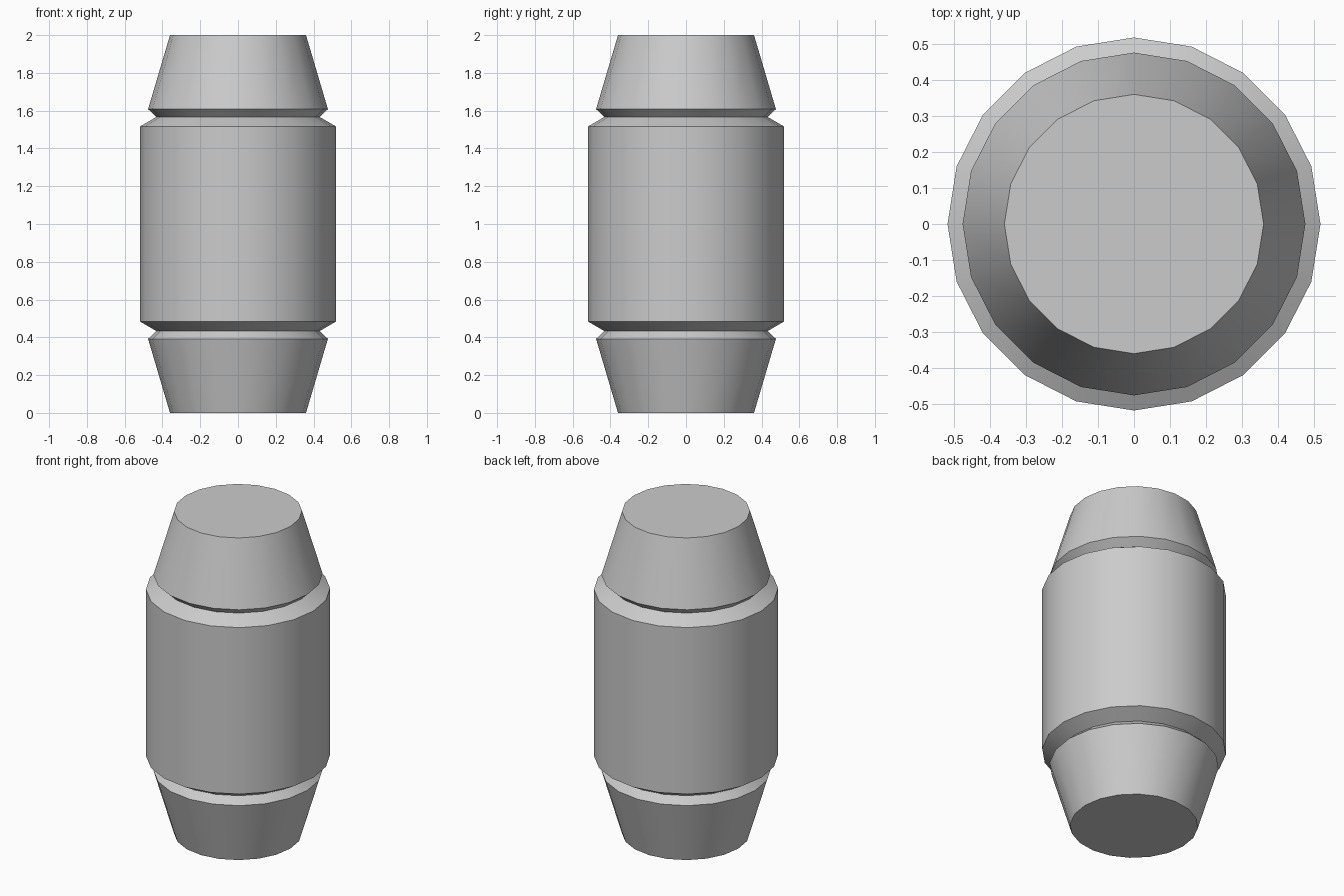
import bpy
import bmesh
import math

cube = bpy.data.objects.get("Cube")
if cube:
    bpy.data.objects.remove(cube, do_unlink=True)

# One plain grey for the whole part
grey = bpy.data.materials.new("light_grey")
grey.use_nodes = True
colour = (0.6, 0.6, 0.6, 1)
grey.diffuse_color = colour
grey.node_tree.nodes["Principled BSDF"].inputs["Base Color"].default_value = colour

SIDES = 20
HEIGHT = 2.0

# Lower half of the outline (radius, height): tapered end, collar, groove, body
lower = [(0.36, 0.0), (0.476, 0.392), (0.432, 0.433), (0.518, 0.483)]
outline = lower + [(r, HEIGHT - z) for r, z in reversed(lower)]

# Turned barrel, ring by ring, with flat end caps
bm = bmesh.new()
angles = [2 * math.pi * i / SIDES for i in range(SIDES)]
rings = [[bm.verts.new((r * math.cos(a), r * math.sin(a), z)) for a in angles]
         for r, z in outline]
for low, high in zip(rings, rings[1:]):
    for i in range(SIDES):
        j = (i + 1) % SIDES
        bm.faces.new((low[i], low[j], high[j], high[i]))
bm.faces.new(rings[0][::-1])
bm.faces.new(rings[-1])

mesh = bpy.data.meshes.new("grooved_barrel")
bm.to_mesh(mesh)
bm.free()
mesh.materials.append(grey)
barrel = bpy.data.objects.new("grooved_barrel", mesh)
bpy.context.collection.objects.link(barrel)

# Smooth around the sides, sharp at the rims and groove
bpy.ops.object.select_all(action="DESELECT")
barrel.select_set(True)
bpy.context.view_layer.objects.active = barrel
bpy.ops.object.shade_smooth_by_angle(angle=math.radians(30))
